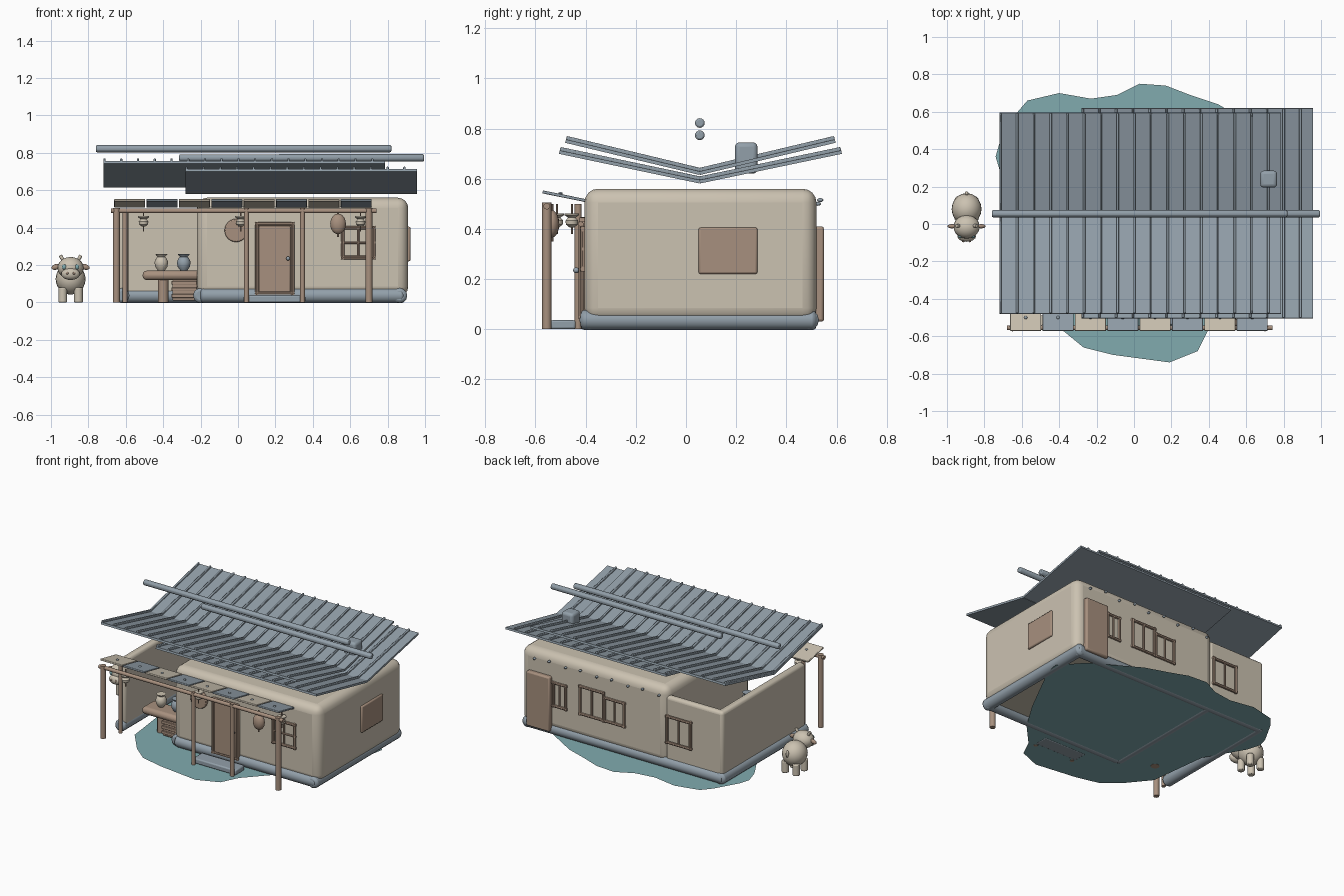
import bpy, bmesh, math
from mathutils import Vector

old = bpy.data.objects.get("Cube")
if old:
    bpy.data.objects.remove(old, do_unlink=True)


def material(name, r, g, b):
    m = bpy.data.materials.new(name)
    m.use_nodes = True
    m.diffuse_color = (r, g, b, 1)
    m.node_tree.nodes["Principled BSDF"].inputs["Base Color"].default_value = (r, g, b, 1)
    return m


CLAY = material("pale_clay", .60, .54, .44)
SLATE = material("slate_blue", .29, .35, .40)
WOOD = material("warm_wood", .39, .28, .21)
TEAL = material("pond_teal", .22, .41, .43)


def finish(name, bm, mat, loc=(0, 0, 0), bevel=0, seg=3):
    me = bpy.data.meshes.new(name)
    bm.to_mesh(me)
    bm.free()
    me.materials.append(mat)
    ob = bpy.data.objects.new(name, me)
    bpy.context.collection.objects.link(ob)
    ob.location = loc
    if bevel:
        mod = ob.modifiers.new("rounding", 'BEVEL')
        mod.width, mod.segments = bevel, seg
    bpy.ops.object.select_all(action='DESELECT')
    ob.select_set(True)
    bpy.context.view_layer.objects.active = ob
    bpy.ops.object.shade_smooth_by_angle(angle=math.radians(40))
    return ob


def box(name, x, y, z, mat, bevel=0, seg=2):
    """Box from (low, high) ranges on each axis."""
    bm = bmesh.new()
    bmesh.ops.create_cube(bm, size=1)
    ranges = (x, y, z)
    bmesh.ops.scale(bm, vec=[r[1] - r[0] for r in ranges], verts=bm.verts)
    return finish(name, bm, mat, [(r[0] + r[1]) / 2 for r in ranges], bevel, seg)


def rod(name, a, b, r, mat, sides=10, bevel=0):
    a, b = Vector(a), Vector(b)
    bm = bmesh.new()
    bmesh.ops.create_cone(bm, cap_ends=True, segments=sides, radius1=r, radius2=r,
                          depth=(b - a).length)
    ob = finish(name, bm, mat, (a + b) / 2, bevel, 2)
    ob.rotation_euler = (b - a).to_track_quat('Z', 'Y').to_euler()
    return ob


def ball(name, loc, size, mat, seg=16):
    bm = bmesh.new()
    bmesh.ops.create_uvsphere(bm, u_segments=seg, v_segments=seg // 2 + 2, radius=1)
    bmesh.ops.scale(bm, vec=size, verts=bm.verts)
    return finish(name, bm, mat, loc)


def lathe(name, loc, profile, mat, sides=14):
    """Turned pot from (radius, height) points."""
    bm = bmesh.new()
    rings = [[bm.verts.new((r * math.cos(i * math.tau / sides), r * math.sin(i * math.tau / sides), z))
              for i in range(sides)] for r, z in profile]
    for low, high in zip(rings, rings[1:]):
        for i in range(sides):
            j = (i + 1) % sides
            bm.faces.new((low[i], low[j], high[j], high[i]))
    bm.faces.new(rings[0][::-1])
    bm.faces.new(rings[-1])
    return finish(name, bm, mat, loc)


# Pond lying under the house
bm = bmesh.new()
shore = [(-.38, -.57), (-.27, -.66), (-.11, -.70), (.19, -.74), (.34, -.68), (.40, -.56),
         (.55, -.4), (.68, -.19), (.88, .2), (.9, .3), (.77, .45), (.45, .64), (.3, .69),
         (.17, .74), (.03, .75), (-.09, .69), (-.23, .67), (-.4, .7), (-.57, .66),
         (-.63, .59), (-.72, .43), (-.74, .36), (-.71, .26), (-.56, 0), (-.51, -.41)]
bm.faces.new([bm.verts.new((x, y, 0.002)) for x, y in shore])
finish("pond", bm, TEAL)

# Main house and the open lean-to beside it
box("house_body", (-.22, .91), (-.405, .52), (.03, .56), CLAY, .055, 4)
box("shed_back_wall", (-.63, -.2), (.46, .51), (.03, .5), CLAY, .02, 3)
box("shed_side_wall", (-.64, -.585), (-.405, .51), (.03, .5), CLAY, .02, 3)

# Foundation logs
for name, a, b in (("front", (-.2, -.385), (.89, -.385)), ("right", (.865, -.42), (.865, .52)),
                   ("back", (-.64, .49), (.89, .49)), ("left", (-.62, -.42), (-.62, .52)),
                   ("middle", (-.2, -.4), (-.2, .5))):
    rod("foundation_" + name, (*a, .037), (*b, .037), .04, SLATE, 12, .015)


# Butterfly roof of ribbed sheets
def roof_sheet(name, x0, x1, valley, edge):
    (ya, za), (yb, zb) = valley, edge
    length = math.hypot(yb - ya, zb - za)
    tilt = math.atan2(zb - za, abs(yb - ya)) * (1 if yb > ya else -1)
    up = Vector((0, -math.sin(tilt), math.cos(tilt)))
    mid = Vector(((x0 + x1) / 2, (ya + yb) / 2, (za + zb) / 2))
    sheet = box(name, (x0, x1), (-length / 2, length / 2), (-.007, .007), SLATE)
    sheet.location, sheet.rotation_euler.x = mid, tilt
    for i in range(int((x1 - x0) / .0895) + 1):
        x = x0 + .006 + i * .0895
        rib = box(name + "_rib", (-.006, .006), (-length / 2, length / 2), (0, .016), SLATE, .004)
        rib.location = Vector((x, mid.y, mid.z)) + up * .013
        rib.rotation_euler.x = tilt


for side, y_up, y_low in (("front", -.48, -.505), ("back", .595, .62)):
    roof_sheet("upper_roof_" + side, -.72, .785, (.055, .622), (y_up, .75))
    roof_sheet("lower_roof_" + side, -.28, .958, (.055, .588), (y_low, .706))
rod("upper_ridge_pole", (-.76, .055, .822), (.82, .055, .822), .021, SLATE, 8, .008)
rod("lower_ridge_pole", (-.315, .055, .773), (.995, .055, .773), .021, SLATE, 8, .008)
box("chimney", (.675, .765), (.195, .285), (.62, .745), SLATE, .018, 3)

# Porch canopy tiles
for i in range(8):
    x = -.662 + i * .173
    tile = box("canopy_tile", (x, x + .166), (-.088, .088), (-.006, .006), SLATE if i % 2 else CLAY, .003)
    tile.location.y, tile.location.z = -.485, .53
    tile.rotation_euler.x = -.2
    ball("tile_stud", (x + .083, -.5, .541), (.009, .009, .006), SLATE, 8)

# Porch posts, beam and step
for x, r in ((-.65, .019), (.7, .019), (.045, .014), (.345, .014)):
    rod("porch_post", (x, -.555, 0), (x, -.555, .505), r, WOOD)
rod("shed_post", (-.605, -.43, 0), (-.605, -.43, .5), .014, WOOD)
rod("porch_beam", (-.68, -.555, .49), (.74, -.555, .49), .013, WOOD)
box("door_step", (.03, .36), (-.54, -.44), (0, .036), SLATE, .008)


# Front and back doors
def slab_frame(name, x, z, y, out, r):
    """Rectangular frame of rods on a wall facing out along y."""
    for xx in x:
        rod(name + "_upright", (xx, y, z[0] - r), (xx, y, z[1] + r), r, WOOD, 8)
    for zz in z:
        rod(name + "_rail", (x[0] - r, y, zz), (x[1] + r, y, zz), r, WOOD, 8)


box("front_door", (.09, .3), (-.418, -.40), (.035, .43), WOOD, .01)
box("front_door_panel", (.112, .28), (-.426, -.41), (.055, .408), WOOD, .006)
slab_frame("front_door_frame", (.1, .292), (.05, .42), -.42, -1, .009)
ball("door_knob", (.268, -.437, .235), (.011, .013, .011), SLATE, 10)
box("back_door", (.67, .85), (.5, .55), (.03, .41), WOOD, .01)


# Windows with crossed bars
def window(name, x, z, y):
    slab_frame(name, x, z, y, 1, .010)
    cx, cz = sum(x) / 2, sum(z) / 2
    rod(name + "_mullion", (cx, y, z[0]), (cx, y, z[1]), .007, WOOD, 8)
    return cz


cz = window("front_window", (.56, .725), (.24, .4), -.412)
rod("front_window_crossbar", (.55, -.412, cz), (.735, -.412, cz), .007, WOOD, 8)
for x, z in (((.56, .655), (.21, .37)), ((.27, .45), (.21, .40)),
             ((.11, .26), (.21, .37)), ((-.40, -.22), (.19, .37))):
    window("back_window", x, z, .524)
box("side_shutter", (.9, .922), (.05, .285), (.22, .405), WOOD, .008)

# Beam ends poking out under the eaves at the back
for i in range(9):
    x = -.16 + i * .12
    ball("eave_peg", (x, .525 + .01 * (i % 2), .5 + .015 * (i % 2)), (.009, .013, .008), SLATE, 8)

# Work table with pots and a crate in the lean-to
box("table_top", (-.51, -.2), (-.34, -.2), (.12, .17), WOOD, .022, 3)
rod("table_leg", (-.4, -.27, 0), (-.4, -.27, .13), .028, WOOD, 12)
box("crate", (-.35, -.22), (-.33, -.21), (.01, .12), WOOD, .005)
for z in (.025, .06, .095):
    box("crate_slat", (-.355, -.22), (-.338, -.325), (z, z + .02), WOOD, .003)
POT = [(.018, 0), (.032, .02), (.037, .045), (.028, .066), (.02, .074), (.032, .088)]
lathe("clay_jar", (-.41, -.26, .17), POT, CLAY)
lathe("slate_jar", (-.29, -.26, .17), POT, SLATE)

# Hanging pots, gourd and wall disc
SMALL = [(.008, 0), (.024, .012), (.026, .028), (.015, .04), (.03, .05), (.03, .056)]
for x, y in ((-.505, -.515), (.015, -.455), (.655, -.455)):
    lathe("hanging_pot", (x, y, .405), SMALL, CLAY)
    rod("pot_cord", (x, y, .38), (x, y, .5), .004, WOOD, 6)
rod("wall_disc", (-.01, -.425, .385), (-.01, -.40, .385), .062, WOOD, 24, .006)
ball("gourd", (.535, -.535, .42), (.042, .03, .055), WOOD)
rod("gourd_stem", (.535, -.535, .35), (.535, -.535, .5), .006, WOOD, 8)

# Small calf standing beside the house
cx = -.895
ball("calf_body", (cx, .08, .125), (.08, .085, .083), CLAY, 20)
ball("calf_head", (cx, -.015, .185), (.07, .063, .058), CLAY, 20)
ball("calf_muzzle", (cx, -.065, .152), (.05, .03, .032), CLAY)
ball("calf_tail", (cx, .163, .15), (.01, .012, .025), CLAY, 10)
for s in (-1, 1):
    ear = ball("calf_ear", (cx + s * .078, -.012, .19), (.026, .012, .015), WOOD, 10)
    ear.rotation_euler.y = s * .3
    rod("calf_horn", (cx + s * .04, -.01, .225), (cx + s * .055, -.01, .252), .01, CLAY, 8, .003)
    ball("calf_eye", (cx + s * .034, -.066, .19), (.013, .01, .014), TEAL, 10)
    ball("calf_nostril", (cx + s * .018, -.093, .156), (.007, .005, .007), WOOD, 8)
    for y in (.035, .125):
        rod("calf_leg", (cx + s * .042, y, 0), (cx + s * .042, y, .08), .024, CLAY, 12, .006)
